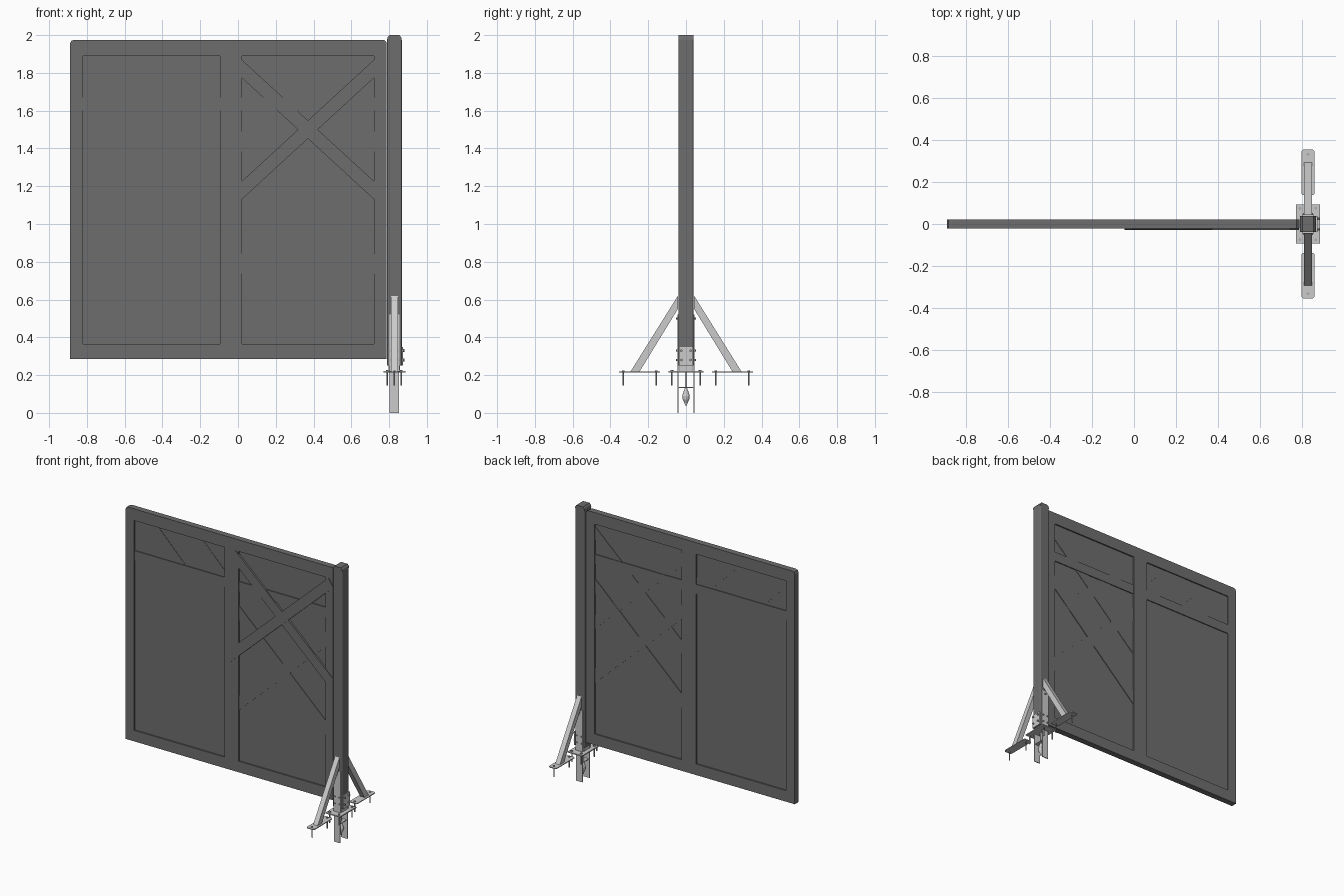
import bpy, bmesh, math
from mathutils import Vector

if "Cube" in bpy.data.objects:
    bpy.data.objects.remove(bpy.data.objects["Cube"])


def material(name, c):
    m = bpy.data.materials.new(name)
    m.diffuse_color = (c, c, c, 1)
    m.use_nodes = True
    m.node_tree.nodes["Principled BSDF"].inputs["Base Color"].default_value = m.diffuse_color
    return m


DARK = material("anthracite", 0.155)
STEEL = material("galvanised steel", 0.60)
BOLT = material("bolt steel", 0.42)
PX = 0.828  # post centre


def finish(name, bm, mat, smooth=False):
    bmesh.ops.recalc_face_normals(bm, faces=bm.faces)
    me = bpy.data.meshes.new(name)
    bm.to_mesh(me)
    bm.free()
    me.materials.append(mat)
    for p in me.polygons:
        p.use_smooth = smooth
    ob = bpy.data.objects.new(name, me)
    bpy.context.collection.objects.link(ob)
    return ob


def prism(name, pts, lo, hi, axis, mat):
    """Outline extruded along y (points are x,z) or x (points are y,z) or z (points are x,y)."""
    place = {"x": lambda a, b, t: (t, a, b), "y": lambda a, b, t: (a, t, b),
             "z": lambda a, b, t: (a, b, t)}[axis]
    bm = bmesh.new()
    rings = [[bm.verts.new(place(a, b, t)) for a, b in pts] for t in (lo, hi)]
    n = len(pts)
    bm.faces.new(rings[0])
    bm.faces.new(rings[1][::-1])
    for i in range(n):
        j = (i + 1) % n
        bm.faces.new((rings[0][i], rings[0][j], rings[1][j], rings[1][i]))
    return finish(name, bm, mat)


def box(name, x0, x1, y0, y1, z0, z1, mat):
    return prism(name, [(x0, z0), (x1, z0), (x1, z1), (x0, z1)], y0, y1, "y", mat)


def lathe(name, profile, x, y, mat, n=12):
    """Revolve (radius, z) points around a vertical axis."""
    bm = bmesh.new()
    rings = [[bm.verts.new((x + r * math.cos(2 * math.pi * i / n),
                            y + r * math.sin(2 * math.pi * i / n), z)) for i in range(n)]
             for r, z in profile]
    for a, b in zip(rings, rings[1:]):
        for i in range(n):
            j = (i + 1) % n
            bm.faces.new((a[i], a[j], b[j], b[i]))
    bm.faces.new(rings[0])
    bm.faces.new(rings[-1])
    return finish(name, bm, mat)


def rod(name, a, b, r, mat, n=10):
    a, b = Vector(a), Vector(b)
    bm = bmesh.new()
    bmesh.ops.create_cone(bm, cap_ends=True, segments=n, radius1=r, radius2=r, depth=(b - a).length)
    rot = (b - a).to_track_quat("Z", "Y").to_matrix().to_4x4()
    bm.transform(rot)
    bmesh.ops.translate(bm, vec=(a + b) / 2, verts=bm.verts)
    return finish(name, bm, mat)


# Gate frame
F = 0.022
box("left_stile", -0.89, -0.82, -F, F, 0.285, 1.89, DARK)
box("middle_stile", -0.095, 0.02, -F, F, 0.365, 1.89, DARK)
box("right_stile", 0.72, 0.787, -F, F, 0.365, 1.89, DARK)
box("bottom_rail", -0.82, 0.787, -F, F, 0.285, 0.365, DARK)
prism("top_rail", [(-0.89, 1.89), (0.787, 1.89), (0.787, 1.962), (0.774, 1.975),
                   (-0.868, 1.975), (-0.883, 1.97), (-0.89, 1.955)], -F, F, "y", DARK)
box("left_cross_rail", -0.82, -0.095, -0.019, 0.019, 1.60, 1.67, DARK)
box("right_cross_rail", 0.02, 0.72, -0.019, 0.019, 1.60, 1.67, DARK)

# Infill panels
P = 0.012
box("left_panel", -0.82, -0.095, -P, P, 0.365, 1.60, DARK)
box("right_panel", 0.02, 0.72, -P, P, 0.365, 1.60, DARK)
box("right_top_panel", 0.02, 0.72, -P, P, 1.67, 1.89, DARK)

# Slanted boards in the upper left field, alternating slightly in depth
cuts = [-1.04, -0.865, -0.63, -0.44, -0.27, -0.095]
for i, (a, b) in enumerate(zip(cuts, cuts[1:])):
    lim = lambda v: min(max(v, -0.82), -0.095)
    d = P + (0.002 if i % 2 else 0)
    pts = [(lim(a), 1.89), (lim(b), 1.89)]
    if b + 0.22 > -0.095:
        pts.append((-0.095, 1.89 - (-0.095 - b)))
    pts.append((lim(b + 0.22), 1.67))
    pts.append((lim(a + 0.22), 1.67))
    if a < -0.82:
        pts.append((-0.82, 1.89 - (-0.82 - a)))
    out = []
    for p in pts:
        if not out or (Vector(p) - Vector(out[-1])).length > 1e-4:
            out.append(p)
    if (Vector(out[0]) - Vector(out[-1])).length < 1e-4:
        out.pop()
    prism("slanted_board", out, -d, d, "y", DARK)


# Crossed braces: upper pair stands proud, lower pair sits within the opening
def brace(name, x0, x1, zc, s, h, y0, y1):
    xc = 0.37
    z = lambda x: zc + s * (x - xc)
    prism(name, [(x0, z(x0) - h), (x1, z(x1) - h), (x1, z(x1) + h), (x0, z(x0) + h)],
          y0, y1, "y", DARK)


for s in (-1, 1):
    brace("lower_cross_brace", 0.02, 0.72, 1.113, s * 0.93, 0.053, -0.016 - 0.001 * s, 0.017)
    # square upper end, vertical lower end at the stile
    k, h = 0.92, 0.048
    zc, xe = 1.50, 0.415
    pts = [(-xe, zc - k * xe - h), (xe - 0.02, zc + k * (xe - 0.02) - h), (xe, zc + k * xe - h),
           (xe - 0.04, zc + k * (xe - 0.04) + h), (-xe, zc - k * xe + h)]
    prism("upper_cross_brace", [(0.37 + s * x, z) for x, z in pts], -0.027 - 0.001 * s, 0.015, "y", DARK)


# Post with rounded corners and arched cap
def rounded(cx, hw, r, n=3):
    pts = []
    for q, (sx, sy) in enumerate(((1, 1), (-1, 1), (-1, -1), (1, -1))):
        for i in range(n + 1):
            t = math.pi / 2 * (q + i / n)
            pts.append((cx + sx * (hw - r) + r * math.cos(t), sy * (hw - r) + r * math.sin(t)))
    return pts


prism("post", rounded(PX, 0.039, 0.008), 0.25, 1.975, "z", DARK)
prism("post_cap", [(PX - 0.039, 1.975), (PX + 0.039, 1.975), (PX + 0.036, 1.988), (PX + 0.026, 2.0),
                   (PX - 0.026, 2.0), (PX - 0.036, 1.988)], -0.039, 0.039, "y", DARK)

# Ground anchor: base plate, post shoe and buried flat bars
box("base_plate", 0.77, 0.886, -0.093, 0.093, 0.213, 0.221, STEEL)
box("shoe_block", PX - 0.03, PX + 0.03, -0.034, 0.034, 0.221, 0.25, STEEL)
box("side_plate", PX + 0.039, PX + 0.045, -0.038, 0.038, 0.25, 0.35, STEEL)
for s in (-1, 1):
    y0, y1 = sorted((s * 0.039, s * 0.045))
    box("buried_bar", PX - 0.026, PX + 0.024, y0, y1, 0.0, 0.213, STEEL)
    box("shoe_plate", PX - 0.028, PX + 0.028, y0, y1, 0.221, 0.52, STEEL)
    for z in (0.28, 0.33):
        rod("side_bolt", (PX + 0.045, s * 0.025, z), (PX + 0.054, s * 0.025, z), 0.007, BOLT, 6)
        for x in (-0.018, 0.018):
            rod("shoe_bolt", (PX + x, s * 0.045, z), (PX + x, s * 0.052, z), 0.006, BOLT, 6)
    rod("upper_bolt", (PX, s * 0.045, 0.5), (PX, s * 0.052, 0.5), 0.006, BOLT, 6)
    for x in (0.79, 0.865):
        rod("base_screw", (x, s * 0.075, 0.145), (x, s * 0.075, 0.221), 0.004, BOLT)
        rod("base_screw_head", (x, s * 0.075, 0.221), (x, s * 0.075, 0.228), 0.008, BOLT, 6)

    # Angled strut with its foot plate and screws
    prism("strut", [(s * 0.043, 0.62), (s * 0.043, 0.55), (s * 0.245, 0.22), (s * 0.293, 0.22)],
          PX - 0.018, PX + 0.018, "x", STEEL)
    prism("foot_plate", [(PX + sx * a, s * b) for sx, a, b in
                         ((-1, 0.031, 0.145), (-1, 0.024, 0.138), (1, 0.024, 0.138), (1, 0.031, 0.145),
                          (1, 0.031, 0.346), (1, 0.022, 0.355), (-1, 0.022, 0.355), (-1, 0.031, 0.346))],
          0.214, 0.220, "z", STEEL)
    for y in (0.158, 0.332):
        rod("foot_screw", (PX, s * y, 0.145), (PX, s * y, 0.22), 0.004, BOLT)
        rod("foot_screw_head", (PX, s * y, 0.22), (PX, s * y, 0.225), 0.007, BOLT, 6)

# Spreader and spindle between the buried bars
box("spreader", PX - 0.018, PX + 0.018, -0.039, 0.039, 0.133, 0.138, STEEL)
lathe("spindle", [(0.006, 0.213), (0.006, 0.13), (0.012, 0.115), (0.02, 0.09),
                  (0.017, 0.07), (0.007, 0.052), (0.006, 0.038)], PX, 0, STEEL)
